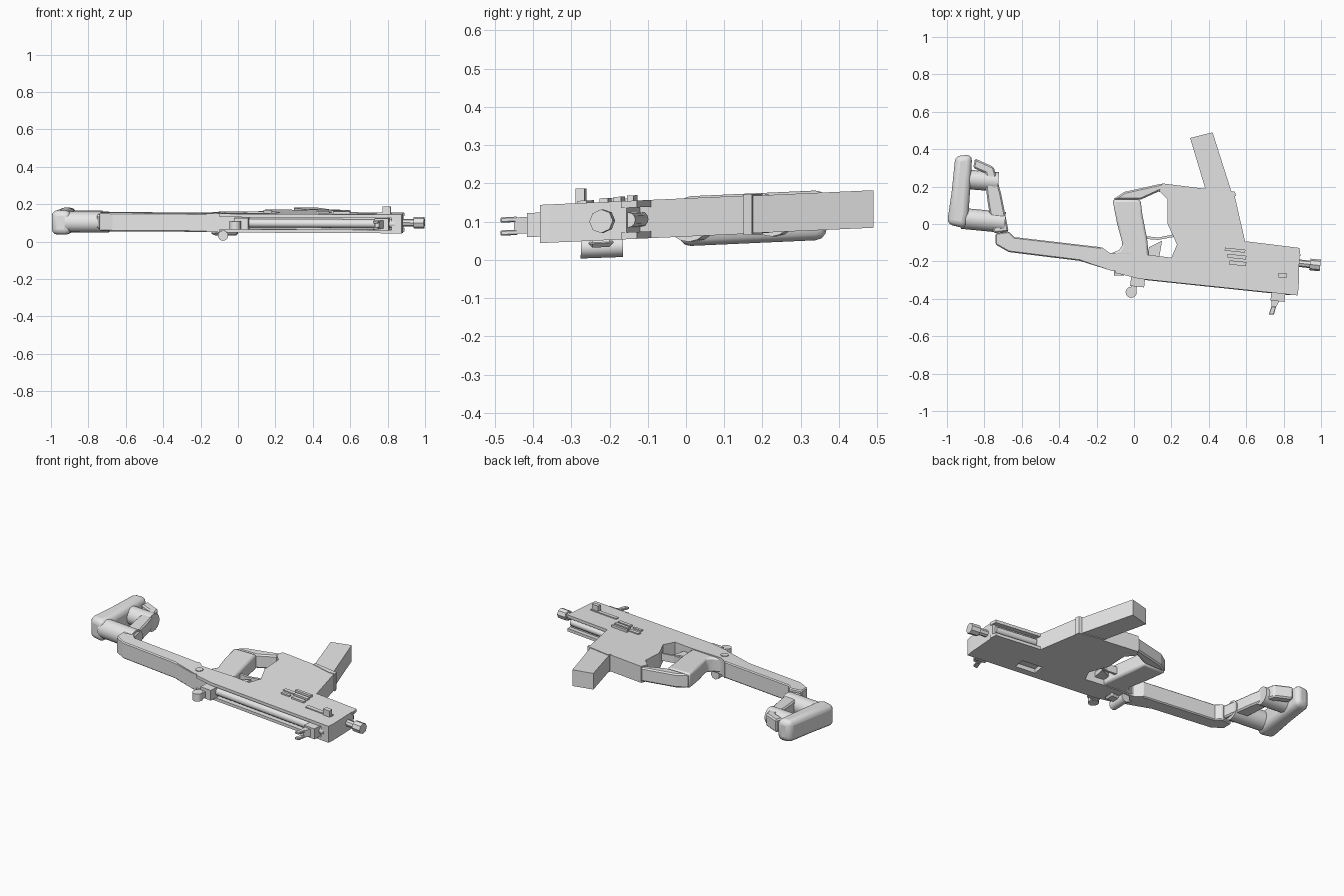
import bpy, bmesh, math
from mathutils import Vector, Matrix

grey = bpy.data.materials.new("plain_grey")
grey.diffuse_color = (0.8, 0.8, 0.8, 1)
TILT = -0.105          # direction of the barrel axis in plan


def finish(name, bm, bevel=0, segments=1, smooth=False):
    """Lean the part on its side, then make it an object."""
    for v in bm.verts:
        v.co.z += 0.095 + 0.045 * (v.co.y + 0.36)
    bmesh.ops.recalc_face_normals(bm, faces=bm.faces)
    me = bpy.data.meshes.new(name)
    bm.to_mesh(me)
    bm.free()
    me.materials.append(grey)
    ob = bpy.data.objects.new(name, me)
    bpy.context.collection.objects.link(ob)
    if bevel:
        m = ob.modifiers.new("bevel", 'BEVEL')
        m.width, m.segments = bevel, segments
        m.limit_method, m.angle_limit = 'ANGLE', math.radians(40)
    if smooth:
        bpy.context.view_layer.objects.active = ob
        ob.select_set(True)
        bpy.ops.object.shade_smooth_by_angle(angle=math.radians(40))
        ob.select_set(False)
    return ob


def prism(name, pts, w0=-0.05, w1=0.05, **kw):
    """Plan outline extruded through the thickness."""
    bm = bmesh.new()
    f = bm.faces.new([bm.verts.new((x, y, w0)) for x, y in pts])
    r = bmesh.ops.extrude_face_region(bm, geom=[f])
    top = [g for g in r["geom"] if isinstance(g, bmesh.types.BMVert)]
    bmesh.ops.translate(bm, vec=(0, 0, w1 - w0), verts=top)
    return finish(name, bm, **kw)


def strip(name, x, y, length, width, w0, w1, **kw):
    """Block lined up with the barrel axis."""
    c, s = math.cos(TILT), math.sin(TILT)
    pts = [(x + a * length / 2 * c - b * width / 2 * s,
            y + a * length / 2 * s + b * width / 2 * c)
           for a, b in ((-1, -1), (1, -1), (1, 1), (-1, 1))]
    return prism(name, pts, w0, w1, **kw)


def tube(name, a, b, r, sides=12, r2=None, smooth=True):
    a, b = Vector(a), Vector(b)
    rot = (b - a).to_track_quat('Z', 'Y').to_matrix().to_4x4()
    bm = bmesh.new()
    bmesh.ops.create_cone(bm, cap_ends=True, segments=sides, radius1=r,
                          radius2=r2 or r, depth=(b - a).length,
                          matrix=Matrix.Translation((a + b) / 2) @ rot)
    return finish(name, bm, smooth=smooth)


def edge(x, off):
    return (x, off - 0.105 * x)


# Receiver, with the front wall of the trigger opening
body = prism("receiver", [
    (-0.17, -0.125), (-0.13, -0.155), (0.08, -0.165), (0.20, -0.18),
    (0.23, -0.11), (0.18, 0.0), (0.18, 0.13), (0.136, 0.176), (0.15, 0.217),
    (0.39, 0.187), (0.535, 0.165), (0.60, -0.12), (0.885, -0.155),
    (0.88, -0.354), (-0.12, -0.25), (-0.28, -0.195)])
# Ejection port on the underside
port = strip("port_cutter", 0.53, -0.27, 0.13, 0.07, -0.08, -0.025)
port.hide_render = port.hide_viewport = True
cut = body.modifiers.new("port", 'BOOLEAN')
cut.object, cut.solver = port, 'EXACT'

# Grip and lower loop
prism("grip", [(-0.13, -0.16), (-0.08, -0.14), (-0.06, -0.11), (-0.09, 0.0),
               (-0.115, 0.13), (0.035, 0.13), (0.045, 0.05), (0.07, -0.08),
               (0.08, -0.18)], -0.045, 0.045, bevel=0.018, segments=2, smooth=True)
prism("grip_loop", [(-0.115, 0.13), (-0.05, 0.172), (0.152, 0.217),
                    (0.18, 0.15), (0.136, 0.176), (0.035, 0.13)],
      -0.042, 0.042, bevel=0.008)
prism("trigger", [(0.07, -0.18), (0.08, -0.125), (0.15, -0.09), (0.135, -0.18)],
      -0.015, 0.015)
prism("trigger_guard", [(0.06, -0.065), (0.13, -0.072), (0.215, -0.055),
                        (0.22, -0.068), (0.13, -0.085), (0.065, -0.08)],
      -0.022, 0.022)

# Magazine and its collar
prism("magazine", [(0.39, 0.16), (0.30, 0.46), (0.42, 0.49), (0.525, 0.16)],
      -0.049, 0.049)
prism("magazine_collar", [(0.375, 0.185), (0.385, 0.2), (0.54, 0.172),
                          (0.545, 0.15), (0.50, 0.15)], -0.053, 0.053)

# Stock arm, butt strut, pad and the two tubes
prism("stock_arm", [(-0.67, -0.04), (-0.64, -0.07), (-0.17, -0.125), (-0.1, -0.2),
                    (-0.12, -0.25), (-0.29, -0.197), (-0.67, -0.15),
                    (-0.74, -0.11), (-0.74, -0.05)], bevel=0.006)
prism("stock_strut", [(-0.85, 0.35), (-0.75, 0.305), (-0.71, 0.16), (-0.67, -0.04),
                      (-0.75, -0.05), (-0.78, 0.10), (-0.79, 0.18), (-0.79, 0.27),
                      (-0.86, 0.30)], -0.042, 0.036, bevel=0.008)
prism("butt_pad", [(-0.955, 0.365), (-0.865, 0.37), (-0.875, 0.2), (-0.885, 0.05),
                   (-0.90, -0.025), (-1.0, 0.0), (-0.975, 0.17)],
      -0.075, 0.055, bevel=0.03, segments=3, smooth=True)
tube("upper_stock_tube", (-0.91, 0.24, -0.008), (-0.725, 0.225, -0.008), 0.052, 16)
tube("lower_stock_tube", (-0.92, 0.03, -0.008), (-0.69, 0.008, -0.008), 0.056, 16)

# Top channel: two lips, a rod between them and an end block
for side, lo, hi in (("left", 0.032, 0.05), ("right", -0.05, -0.032)):
    prism(side + "_channel_lip", [edge(-0.1, -0.25), edge(-0.1, -0.272), edge(0.03, -0.29),
                                  edge(0.875, -0.29), edge(0.88, -0.25)], lo, hi)
    # Lips of the lower front rail
    prism(side + "_front_lip", [(0.60, -0.15), (0.595, -0.092), (0.885, -0.128),
                                (0.89, -0.17)], lo, hi)
tube("channel_rod", (*edge(0.03, -0.27), 0), (*edge(0.84, -0.27), 0), 0.023)
prism("channel_end", [edge(0.82, -0.25), edge(0.82, -0.29), edge(0.875, -0.29),
                      edge(0.88, -0.25)], -0.034, 0.034)
tube("front_rail_rod", (0.61, -0.118, 0), (0.87, -0.152, 0), 0.02)

# Barrel and its eight-sided muzzle
tube("barrel", (0.86, -0.207, 0), (0.95, -0.217, 0), 0.02, 8, smooth=False)
tube("muzzle", (0.94, -0.216, 0), (0.996, -0.222, 0), 0.031, 8, smooth=False)

# Rear sight
strip("rear_sight_base", 0.02, -0.305, 0.075, 0.06, -0.032, 0.03)
tube("rear_sight_disc", (-0.015, -0.365, -0.03), (-0.015, -0.365, 0.015), 0.03)
strip("rear_sight_stem", 0.0, -0.335, 0.03, 0.04, -0.025, 0.01)
# Front sight with a two-pronged fork
strip("front_sight_base", 0.77, -0.385, 0.075, 0.055, -0.033, 0.03)
prism("front_sight_stem", [(0.735, -0.45), (0.735, -0.40), (0.785, -0.40),
                           (0.755, -0.45)], -0.023, 0.02)
for side, lo, hi in (("left", 0.008, 0.022), ("right", -0.026, -0.012)):
    prism(side + "_sight_prong", [(0.72, -0.485), (0.735, -0.44), (0.76, -0.44),
                                  (0.748, -0.485)], lo, hi, bevel=0.003)

# Knob and mount on the underside
tube("side_knob", (-0.08, -0.275, -0.067), (-0.08, -0.165, -0.068), 0.028, 10)
prism("knob_mount", [(-0.15, -0.19), (0.0, -0.19), (0.0, -0.255), (-0.10, -0.25)],
      -0.068, -0.045, bevel=0.01)
tube("side_pin", (-0.12, -0.2, 0.04), (-0.12, -0.2, 0.054), 0.022)

# Cocking lever on the upper face
strip("lever_track", 0.73, -0.262, 0.185, 0.024, 0.045, 0.056)
strip("lever_handle", 0.795, -0.275, 0.045, 0.024, 0.05, 0.088)
# Controls on the upper face
for i, (x, y, l, w, h) in enumerate((
        (0.455, -0.155, 0.075, 0.022, 0.056), (0.46, -0.195, 0.06, 0.016, 0.058),
        (0.54, -0.14, 0.11, 0.016, 0.064), (0.55, -0.175, 0.10, 0.02, 0.062),
        (0.555, -0.21, 0.09, 0.022, 0.06))):
    strip(f"control_{i + 1}", x, y, l, w, 0.045, h)
